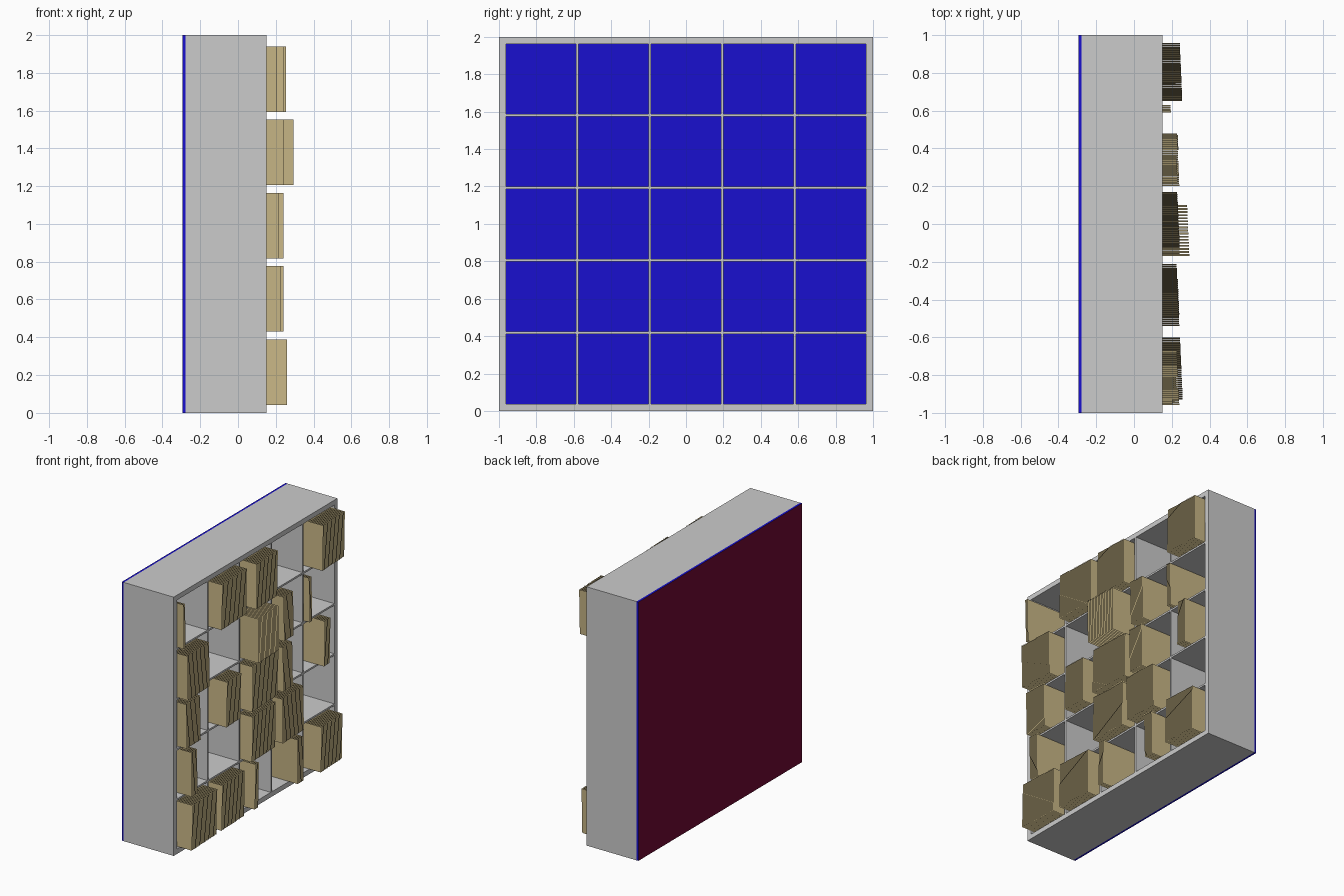
import bpy, bmesh, math

if "Cube" in bpy.data.objects:
    bpy.data.objects.remove(bpy.data.objects["Cube"])


def material(name, rgb):
    m = bpy.data.materials.new(name)
    m.diffuse_color = (*rgb, 1)
    m.use_nodes = True
    m.node_tree.nodes["Principled BSDF"].inputs["Base Color"].default_value = m.diffuse_color
    return m


def box(name, x, y, z, mat=None):
    """Axis-aligned board from (min, max) ranges."""
    bm = bmesh.new()
    bmesh.ops.create_cube(bm, size=1)
    for v in bm.verts:
        for i, (lo, hi) in enumerate((x, y, z)):
            v.co[i] = lo if v.co[i] < 0 else hi
    me = bpy.data.meshes.new(name)
    bm.to_mesh(me)
    bm.free()
    ob = bpy.data.objects.new(name, me)
    bpy.context.collection.objects.link(ob)
    if mat:
        me.materials.append(mat)
    return ob


blue = material("back_blue", (0.01, 0.005, 0.62))
crimson = material("back_crimson", (0.17, 0.003, 0.035))
tan = material("sleeve_tan", (0.58, 0.47, 0.24))

BACK, FRONT = -0.277, 0.15
FRAME, BOARD, PITCH = 0.038, 0.014, 0.3875
SIZE = 0.347

# Outer frame
box("frame_top", (BACK, FRONT), (-1, 1), (2 - FRAME, 2))
box("frame_bottom", (BACK, FRONT), (-1, 1), (0, FRAME))
for label, s in (("left", -1), ("right", 1)):
    a, b = sorted((s, s * (1 - FRAME)))
    box("frame_side_" + label, (BACK, FRONT), (a, b), (FRAME, 2 - FRAME))

# Inner shelves and the short uprights between them
lines = [(i - 1.5) * PITCH for i in range(4)]
inner = 1 - FRAME
for i, c in enumerate(lines):
    box(f"shelf_{i}", (BACK, FRONT), (-inner, inner), (1 + c - BOARD / 2, 1 + c + BOARD / 2))
floors = [FRAME] + [1 + c + BOARD / 2 for c in lines]
ceilings = [1 + c - BOARD / 2 for c in lines] + [2 - FRAME]
for r in range(5):
    for i, c in enumerate(lines):
        box(f"upright_{r}_{i}", (BACK, FRONT), (c - BOARD / 2, c + BOARD / 2),
            (floors[r], ceilings[r]))

# Back panel, blue with a crimson rear face
panel = box("back_panel", (-0.293, BACK), (-1, 1), (0, 2), blue)
panel.data.materials.append(crimson)
for p in panel.data.polygons:
    if p.normal.x < -0.9:
        p.material_index = 1


def sleeves(row, col, y0, y1, reach, lean, gap=0.0105):
    """Row of paper-thin square sleeves standing in one compartment."""
    n = max(2, round((y1 - y0) / gap) + 1)
    bm = bmesh.new()
    base = floors[row] + 0.004
    shift = 0.009 * lean
    top = base + math.sqrt(SIZE ** 2 - shift ** 2)
    for i in range(n):
        y = y0 + (y1 - y0) * i / (n - 1)
        xf = FRONT + reach - 0.045 * (y - y0)
        vs = [bm.verts.new(p) for p in (
            (xf - SIZE, y, base), (xf, y, base),
            (xf, y + shift, top), (xf - SIZE, y + shift, top))]
        bm.faces.new(vs)
    name = f"sleeves_row{row + 1}_column{col + 1}"
    me = bpy.data.meshes.new(name)
    bm.to_mesh(me)
    bm.free()
    me.materials.append(tan)
    bpy.context.collection.objects.link(bpy.data.objects.new(name, me))


# Groups per row, bottom first: column, y start, y end, overhang, lean
groups = [
    [(0, -.93, -.61, .108, 1), (1, -.54, -.25, .09, 1), (2, -.12, -.08, .08, 1),
     (3, .40, .47, .085, -1), (4, .65, .92, .105, 1)],
    [(0, -.88, -.81, .075, -1), (2, -.17, .13, .09, 1), (3, .21, .48, .09, -1)],
    [(0, -.93, -.75, .065, -1), (1, -.48, -.30, .09, 1), (2, -.17, .16, .092, 1),
     (3, .23, .35, .08, -1), (4, .74, .81, .07, 1)],
    [(0, -.95, -.67, .09, -1), (2, -.16, .10, .143, -1),
     (3, .24, .36, .08, -1), (4, .60, .63, .045, -1)],
    [(0, -.95, -.93, .055, -1), (1, -.54, -.22, .09, 1), (2, -.12, .15, .092, 1),
     (4, .67, .95, .105, 1)],
]
for r, row in enumerate(groups):
    for col, y0, y1, reach, lean in row:
        sparse = r == 3 and col == 2
        sleeves(r, col, y0, y1, reach, lean, 0.0165 if sparse else 0.0105)
